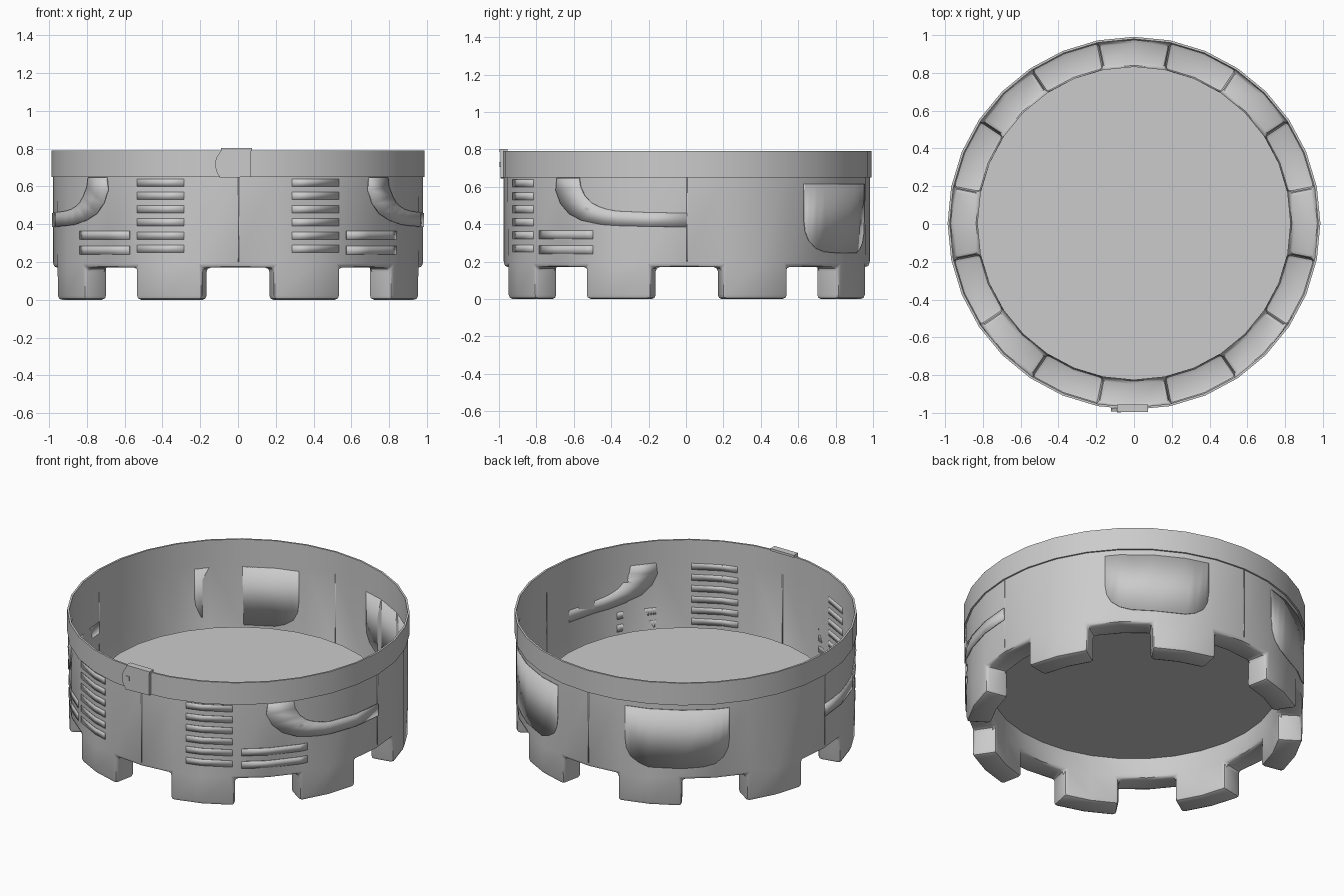
import bpy, bmesh, math

if "Cube" in bpy.data.objects:
    bpy.data.objects.remove(bpy.data.objects["Cube"])

N = 32                       # sides of the ring
STEP = 360 / N
R_BODY, R_IN, R_BAND = 0.977, 0.83, 0.987
CY = 0.004                   # ring centre in y
Z_GAP, Z_FLOOR, Z_BAND, Z_TOP = 0.17, 0.30, 0.65, 0.79

grey = bpy.data.materials.new("plain grey")
grey.diffuse_color = (0.6, 0.6, 0.6, 1)
grey.use_nodes = True
grey.node_tree.nodes["Principled BSDF"].inputs["Base Color"].default_value = grey.diffuse_color


def pt(r, a, z):
    """Point at angle a in degrees, measured from the front towards +x."""
    t = math.radians(a)
    return (r * math.sin(t), CY - r * math.cos(t), z)


def facet_r(a):
    """Radius of the faceted body wall at angle a."""
    half = STEP / 2
    return R_BODY * math.cos(math.radians(half)) / math.cos(math.radians(a % STEP - half))


def finish(name, bm, smooth=True):
    me = bpy.data.meshes.new(name)
    bm.to_mesh(me)
    bm.free()
    me.materials.append(grey)
    ob = bpy.data.objects.new(name, me)
    bpy.context.collection.objects.link(ob)
    if smooth:
        bpy.ops.object.select_all(action='DESELECT')
        ob.select_set(True)
        bpy.context.view_layer.objects.active = ob
        bpy.ops.object.shade_smooth_by_angle(angle=math.radians(35))
    return ob


def quad(bm, *pts):
    bm.faces.new([bm.verts.new(p) for p in pts])


# Body: thin wall with eight hollow teeth, and a raised floor inside
bm = bmesh.new()
is_tooth = [(i % 4) in (1, 2) for i in range(N)]
for i in range(N):
    a, b = i * STEP, (i + 1) * STEP
    quad(bm, pt(R_BODY, a, Z_GAP), pt(R_BODY, b, Z_GAP), pt(R_BODY, b, Z_BAND), pt(R_BODY, a, Z_BAND))
    quad(bm, pt(R_IN, a, Z_GAP), pt(R_IN, a, Z_FLOOR), pt(R_IN, b, Z_FLOOR), pt(R_IN, b, Z_GAP))
    z = 0 if is_tooth[i] else Z_GAP
    quad(bm, pt(R_BODY, a, z), pt(R_IN, a, z), pt(R_IN, b, z), pt(R_BODY, b, z))
    if is_tooth[i]:
        quad(bm, pt(R_BODY, a, 0), pt(R_BODY, b, 0), pt(R_BODY, b, Z_GAP), pt(R_BODY, a, Z_GAP))
        quad(bm, pt(R_IN, a, 0), pt(R_IN, a, Z_GAP), pt(R_IN, b, Z_GAP), pt(R_IN, b, 0))
    if is_tooth[i] != is_tooth[i - 1]:
        quad(bm, pt(R_BODY, a, 0), pt(R_BODY, a, Z_GAP), pt(R_IN, a, Z_GAP), pt(R_IN, a, 0))
bm.faces.new([bm.verts.new(pt(R_IN, i * STEP, Z_FLOOR)) for i in range(N)])
bmesh.ops.remove_doubles(bm, verts=bm.verts, dist=1e-4)
bmesh.ops.recalc_face_normals(bm, faces=bm.faces)
sharp = [e for e in bm.edges if len(e.link_faces) == 2
         and e.calc_face_angle() > 0.8 and max(v.co.z for v in e.verts) < 0.2]
bmesh.ops.bevel(bm, geom=sharp, offset=0.022, segments=2, profile=0.5, affect='EDGES', clamp_overlap=True)
finish("body_shell", bm)

# Band: raised ring round the top
bm = bmesh.new()
prof = [(R_BAND, Z_BAND), (R_BAND, Z_TOP), (R_BODY - 0.002, Z_TOP), (R_BODY - 0.002, Z_BAND)]
for i in range(N):
    a, b = i * STEP, (i + 1) * STEP
    for k in range(4):
        (r0, z0), (r1, z1) = prof[k], prof[(k + 1) % 4]
        quad(bm, pt(r0, a, z0), pt(r0, b, z0), pt(r1, b, z1), pt(r1, a, z1))
bmesh.ops.remove_doubles(bm, verts=bm.verts, dist=1e-4)
bmesh.ops.recalc_face_normals(bm, faces=bm.faces)
finish("top_band", bm)


def plate(name, low, high, height, side):
    """Curved plate on the wall between two rows of (angle, z) points."""
    bm = bmesh.new()

    def row(points):
        return [bm.verts.new(pt(facet_r(a * side) + height, a * side, z)) for a, z in points]
    lo, hi = row(low), row(high)
    for k in range(len(lo) - 1):
        face = [lo[k], lo[k + 1], hi[k + 1], hi[k]]
        bm.faces.new(face if side > 0 else face[::-1])
    ob = finish(name, bm)
    mod = ob.modifiers.new("thickness", 'SOLIDIFY')
    mod.thickness = height
    mod.offset = -1


def bar(name, a0, a1, z0, z1, height, side):
    angles = sorted({a0, a1} | {k * STEP for k in range(N) if a0 < k * STEP < a1})
    plate(name, [(a, z0) for a in angles], [(a, z1) for a in angles], height, side)


for side, tag in ((1, "right"), (-1, "left")):
    # Curved strap dropping from the band and running round the side
    low = [(45, 0.648), (44.5, 0.58), (46.5, 0.51), (50, 0.455), (55, 0.42), (62, 0.398),
           (67.5, 0.392), (78.75, 0.387), (90, 0.385)]
    high = [(54, 0.648), (54.5, 0.60), (56.25, 0.55), (58.5, 0.515), (61, 0.495), (64, 0.48),
            (67.5, 0.47), (78.75, 0.462), (90, 0.46)]
    plate("strap_" + tag, low, high, 0.007, side)
    # Rounded pocket at the back
    angles = [130, 130.5, 132, 135, 139, 146.25, 157.5, 161, 164, 165.5, 166]
    base = [0.42, 0.36, 0.31, 0.27, 0.252, 0.245, 0.245, 0.265, 0.30, 0.35, 0.42]
    plate("pocket_" + tag, list(zip(angles, base)), [(a, 0.615) for a in angles], 0.005, side)
    # Ladder of bars near the front, and two longer bars beside it
    for k in range(6):
        z = 0.25 + 0.07 * k
        bar("ladder_bar_" + tag, 17, 33, z, z + 0.04, 0.003, side)
    for z in (0.24, 0.32):
        bar("side_bar_" + tag, 36, 59, z, z + 0.045, 0.003, side)

# Vertical seams at the four quarters
for k, tag in enumerate(("front", "right", "back", "left")):
    bar("seam_" + tag, 90 * k, 90 * k + 0.3, Z_GAP + 0.03, Z_BAND, 0.002, 1)


def slab(name, outline, y0, y1):
    """Upright slab from an x, z outline."""
    bm = bmesh.new()
    face = bm.faces.new([bm.verts.new((x, y0, z)) for x, z in outline])
    res = bmesh.ops.extrude_face_region(bm, geom=[face])
    for v in res["geom"]:
        if isinstance(v, bmesh.types.BMVert):
            v.co.y = y1
    bmesh.ops.recalc_face_normals(bm, faces=bm.faces)
    return finish(name, bm, False)


# Clasp on the front of the band
slab("clasp_plate", [(-0.095, 0.645), (0.07, 0.65), (0.07, 0.79), (-0.09, 0.79),
                     (-0.115, 0.75), (-0.122, 0.72), (-0.115, 0.68)], -0.993, -0.975)
slab("clasp_lip", [(-0.09, 0.787), (0.075, 0.787), (0.075, 0.802), (-0.09, 0.802)], -0.996, -0.955)
slab("clasp_pin", [(-0.09, 0.707), (-0.068, 0.707), (-0.068, 0.733), (-0.09, 0.733)], -0.998, -0.99)
